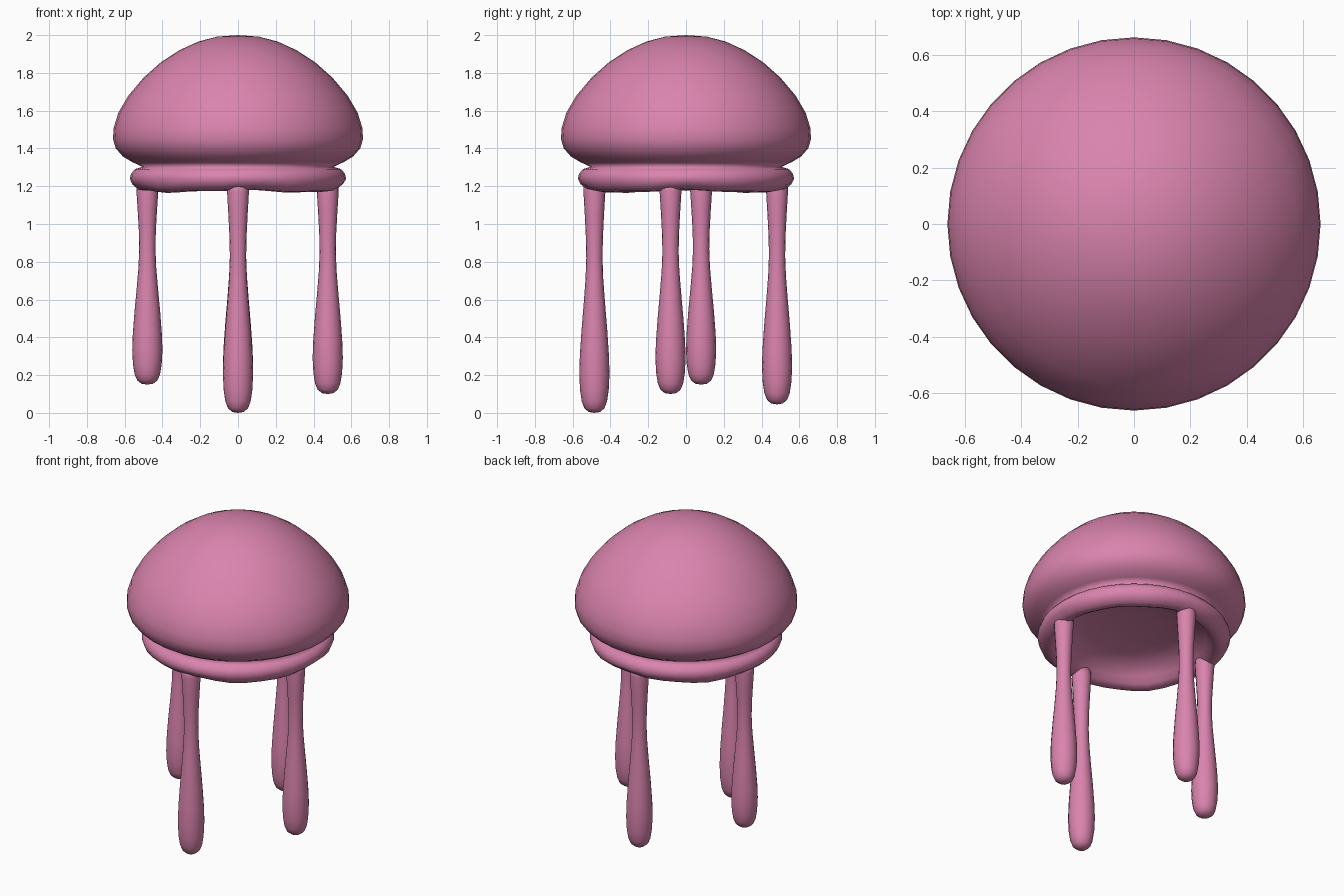
import bpy, bmesh, math

if "Cube" in bpy.data.objects:
    bpy.data.objects.remove(bpy.data.objects["Cube"])

pink = bpy.data.materials.new("pink")
pink.diffuse_color = (0.70, 0.23, 0.42, 1)
pink.use_nodes = True
pink.node_tree.nodes["Principled BSDF"].inputs["Base Color"].default_value = pink.diffuse_color


def lathe(name, profile, sides, loc=(0, 0, 0), wave=None):
    """Revolve (radius, z) points about z; the first and last radius are 0."""
    bm = bmesh.new()
    rings = []
    for r, z in profile:
        if r == 0:
            rings.append([bm.verts.new((0, 0, z))] * sides)
            continue
        ring = []
        for i in range(sides):
            a = 2 * math.pi * i / sides
            dz = wave(a, r, z) if wave else 0
            ring.append(bm.verts.new((r * math.cos(a), r * math.sin(a), z + dz)))
        rings.append(ring)
    for lo, hi in zip(rings, rings[1:]):
        for i in range(sides):
            j = (i + 1) % sides
            bm.faces.new(list(dict.fromkeys((lo[i], lo[j], hi[j], hi[i]))))
    bmesh.ops.recalc_face_normals(bm, faces=bm.faces)
    for f in bm.faces:
        f.smooth = True
    me = bpy.data.meshes.new(name)
    bm.to_mesh(me)
    bm.free()
    me.materials.append(pink)
    ob = bpy.data.objects.new(name, me)
    ob.location = loc
    bpy.context.collection.objects.link(ob)
    return ob


# Bell: shallow underside, wavy frilled rim, pinched neck and dome
def frill(a, r, z):
    return 0.006 * math.cos(4 * a) + 0.003 * math.cos(9 * a) if z < 1.21 and r > 0.43 else 0


bell = [(0, 1.305), (0.15, 1.302), (0.29, 1.288), (0.38, 1.26), (0.43, 1.22),
        (0.46, 1.188), (0.49, 1.173), (0.525, 1.178), (0.558, 1.205),
        (0.573, 1.24), (0.565, 1.268), (0.545, 1.291), (0.505, 1.302),
        (0.56, 1.328), (0.61, 1.358), (0.647, 1.40), (0.662, 1.45),
        (0.658, 1.51), (0.633, 1.59), (0.58, 1.68), (0.50, 1.775),
        (0.41, 1.855), (0.31, 1.92), (0.21, 1.966), (0.11, 1.992), (0, 2.0)]
lathe("bell", bell, 36, wave=frill)

# Tentacles: slim neck, swollen lower end, each a different length
TOP = 1.22
drop = [(0, 0), (0.03, 0.004), (0.053, 0.02), (0.067, 0.05), (0.076, 0.10),
        (0.080, 0.17), (0.077, 0.25), (0.068, 0.36), (0.057, 0.47),
        (0.047, 0.58), (0.043, 0.67), (0.045, 0.76), (0.051, 0.86),
        (0.058, 0.96), (0.056, 1.0), (0, 1.0)]
for name, x, y, base in [("front", 0, -0.485, 0), ("right", 0.475, -0.082, 0.1),
                         ("back", 0, 0.482, 0.045), ("left", -0.48, 0.08, 0.15)]:
    length = TOP - base
    profile = [(r, z * length) for r, z in drop]
    lathe(name + "_tentacle", profile, 16, (x, y, base))
